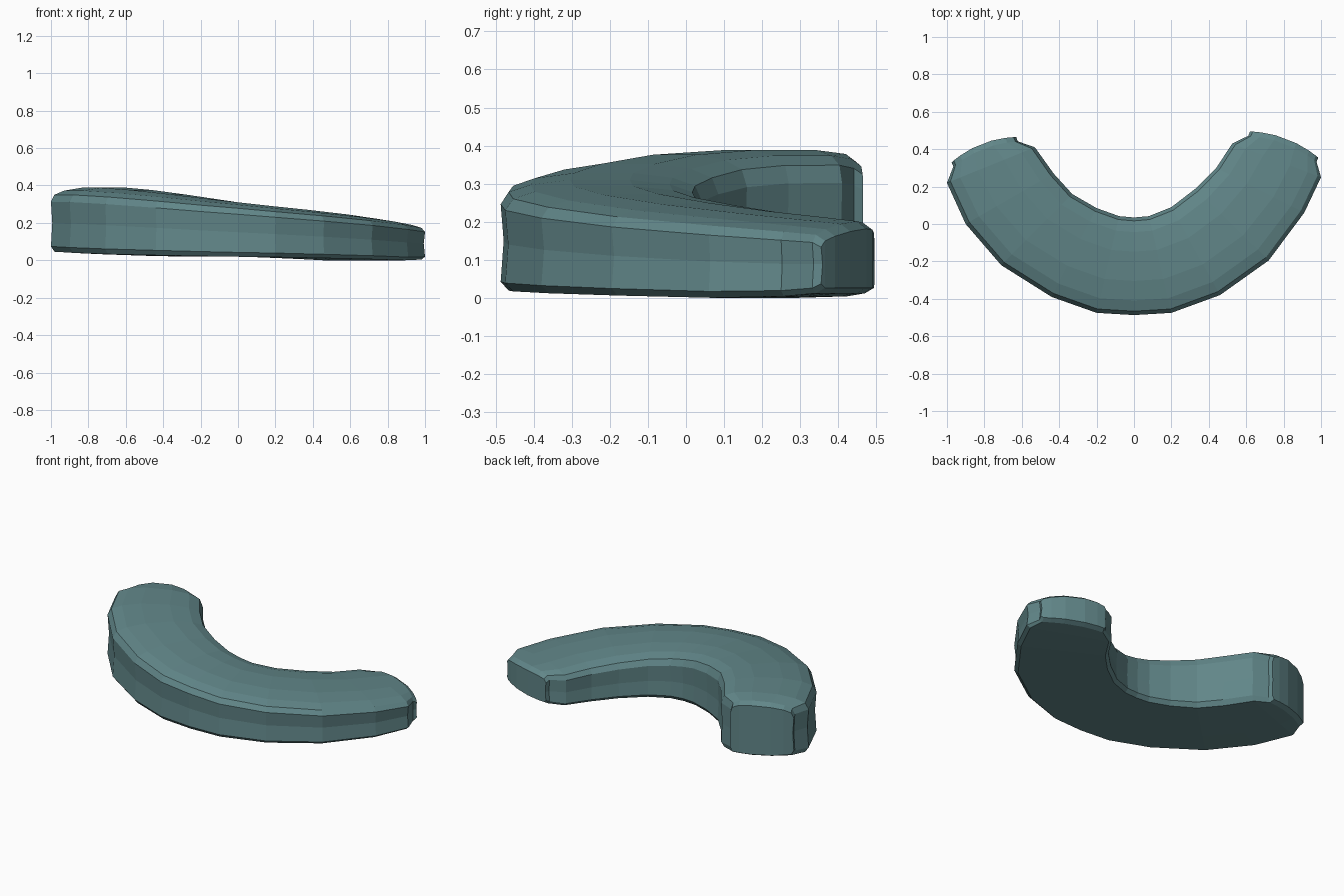
import bpy, bmesh
from mathutils import Vector

if "Cube" in bpy.data.objects:
    bpy.data.objects.remove(bpy.data.objects["Cube"])

# Plan outline: outer and inner edge points of each station, left tip to right tip
outer = [(-.975, .33), (-1, .22), (-.9, .0), (-.71, -.22), (-.44, -.39), (-.2, -.475), (0, -.487),
         (.2, -.475), (.46, -.38), (.72, -.195), (.91, .06), (1, .25), (.985, .355)]
inner = [(-.63, .465), (-.53, .41), (-.43, .27), (-.33, .16), (-.2, .085), (-.08, .042), (0, .035),
         (.08, .042), (.2, .09), (.33, .19), (.44, .3), (.525, .43), (.62, .495)]
# Crown height and underside height at each station
crown = [.378, .388, .388, .376, .352, .328, .31, .293, .272, .248, .225, .208, .198]
under = [.042, .035, .03, .025, .022, .02, .019, .017, .012, .006, 0, .004, .012]

# Cross-section: (position across, height fraction)
top = [(.04, .89), (.15, .955), (.35, 1), (.65, 1), (.85, .96), (.965, .89)]
inner_wall = [(1, .76), (.99, .4), (1, .08)]
bottom = [(u, 0) for u, h in reversed(top)]
outer_wall = [(0, .08), (.015, .45), (0, .78)]
profile = top + inner_wall + bottom + outer_wall
n, k = len(profile), len(top)

bm = bmesh.new()


def ring(i, bulge=0, inset=0, squash=0):
    """One cross-section; bulge rounds the tips outwards, squash bevels them."""
    o, p = Vector(outer[i]), Vector(inner[i])
    d = p - o
    out = Vector((d.y, -d.x)).normalized()
    if out.y < 0:
        out = -out
    verts = []
    for u, h in profile:
        q = o.lerp(p, u) + out * (bulge * 4 * u * (1 - u) - inset)
        tilt = (.5 - u) * .024 * max(0, -q.x) - (.5 - u) * .03 * max(0, q.x)
        hi, lo = crown[i] - squash * 1.1, under[i] + squash * .8 + tilt * (q.x < 0)
        z = lo + (hi - lo) * h + tilt * h * (q.x > 0)
        verts.append(bm.verts.new((q.x, q.y, max(z, 0))))
    return verts


last = len(outer) - 1
rings = [ring(0, .033, 0, .018), ring(0, .03, .025)]
rings += [ring(i) for i in range(1, last)]
rings += [ring(last, .03, .025), ring(last, .033, 0, .018)]

# Skin between cross-sections
for a, b in zip(rings, rings[1:]):
    for j in range(n):
        m = (j + 1) % n
        bm.faces.new((a[j], a[m], b[m], b[j]))

# Rounded tip faces
for r in (rings[0], rings[-1]):
    low = r[k + 3:2 * k + 3][::-1]
    for j in range(k - 1):
        bm.faces.new((r[j], r[j + 1], low[j + 1], low[j]))
    bm.faces.new(r[k - 1:k + 4])
    bm.faces.new(r[2 * k + 2:] + [r[0]])
bmesh.ops.recalc_face_normals(bm, faces=bm.faces)

mesh = bpy.data.meshes.new("curved_wedge")
bm.to_mesh(mesh)
bm.free()
obj = bpy.data.objects.new("curved_wedge", mesh)
bpy.context.collection.objects.link(obj)

mat = bpy.data.materials.new("muted_teal")
mat.diffuse_color = (.12, .24, .25, 1)
mat.use_nodes = True
mat.node_tree.nodes["Principled BSDF"].inputs["Base Color"].default_value = mat.diffuse_color
mesh.materials.append(mat)
